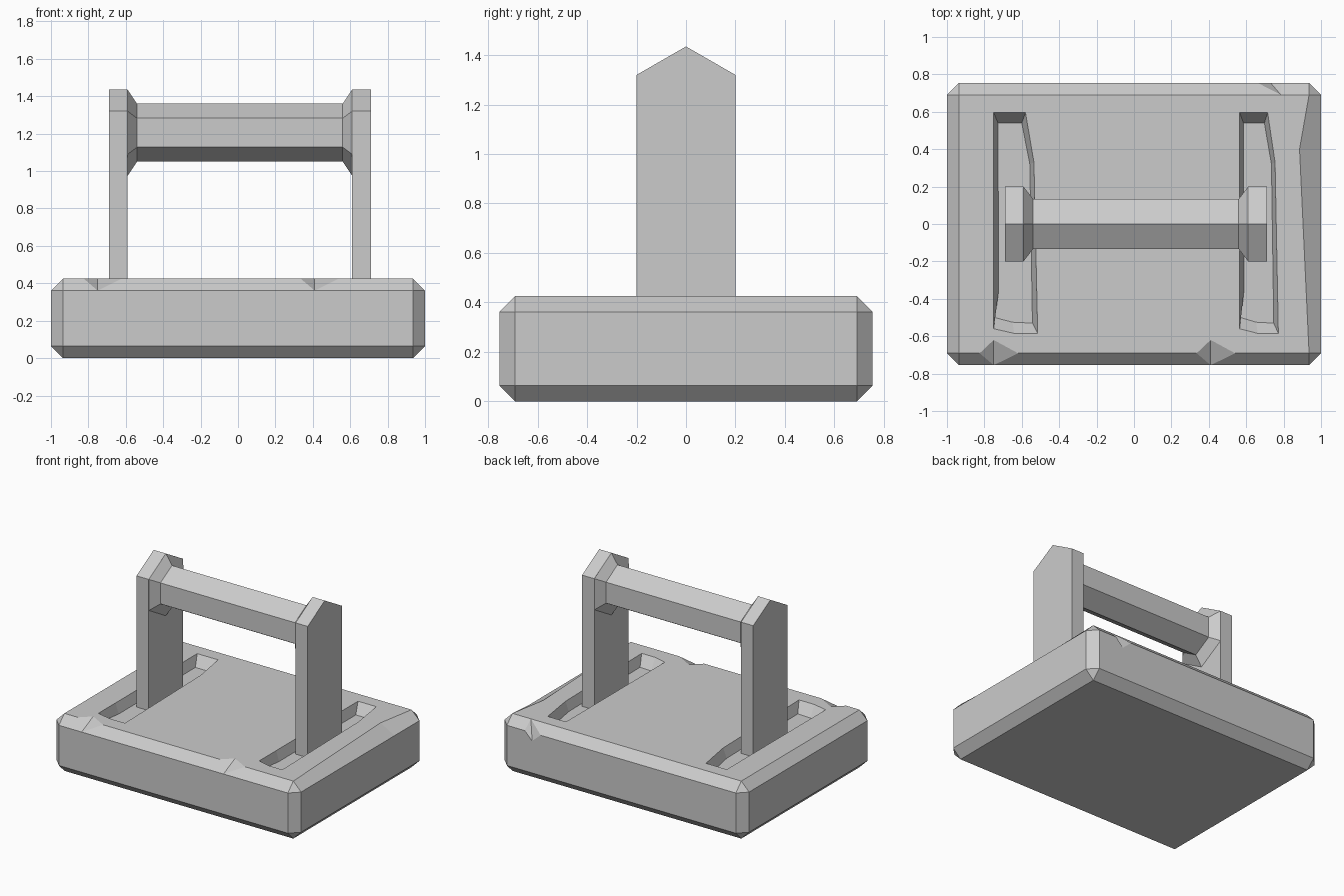
import bpy, bmesh, math

if "Cube" in bpy.data.objects:
    bpy.data.objects.remove(bpy.data.objects["Cube"])

SX, SY, SZ, CH = 1.0, 0.755, 0.425, 0.064


def finish(name, bm):
    bmesh.ops.recalc_face_normals(bm, faces=bm.faces)
    mesh = bpy.data.meshes.new(name)
    bm.to_mesh(mesh)
    bm.free()
    ob = bpy.data.objects.new(name, mesh)
    bpy.context.collection.objects.link(ob)
    return ob


def loft(name, rings):
    """Skin a list of equal-length point rings and cap both ends."""
    bm = bmesh.new()
    vs = [[bm.verts.new(p) for p in r] for r in rings]
    n = len(vs[0])
    for a, b in zip(vs, vs[1:]):
        for i in range(n):
            j = (i + 1) % n
            bm.faces.new((a[i], a[j], b[j], b[i]))
    bm.faces.new(vs[0][::-1])
    bm.faces.new(vs[-1])
    return finish(name, bm)


def hull(name, points):
    bm = bmesh.new()
    for p in points:
        bm.verts.new(p)
    bmesh.ops.convex_hull(bm, input=bm.verts)
    return finish(name, bm)


def cut(target, cutter):
    mod = target.modifiers.new("cut", 'BOOLEAN')
    mod.operation, mod.solver, mod.object = 'DIFFERENCE', 'EXACT', cutter
    bpy.context.view_layer.objects.active = target
    bpy.ops.object.modifier_apply(modifier=mod.name)
    bpy.data.objects.remove(cutter)


# Chamfered stone slab with a worn right-hand top edge
bm = bmesh.new()
bmesh.ops.create_cube(bm, size=1)
for v in bm.verts:
    v.co = (v.co.x * 2 * SX, v.co.y * 2 * SY, (v.co.z + 0.5) * SZ)
bmesh.ops.bevel(bm, geom=bm.edges[:], offset=CH, offset_type='OFFSET',
                segments=1, affect='EDGES')
bmesh.ops.bisect_plane(bm, geom=bm.verts[:] + bm.edges[:] + bm.faces[:],
                       plane_co=(0, 0.4, 0), plane_no=(0, 1, 0))
for v in bm.verts:
    if abs(v.co.y - 0.4) < 1e-3 and v.co.x > 0.9 and v.co.z > SZ - 1e-3:
        v.co.x = 0.885
slab = finish("base_slab", bm)

# Irregular slots around the posts
rim = [(-.75, .595), (-.58, .595), (-.535, .33), (-.515, -.585),
       (-.64, -.585), (-.75, -.56), (-.75, -.36)]
floor = [(-.727, .54), (-.6, .54), (-.557, .32), (-.543, -.53),
         (-.65, -.525), (-.745, -.5), (-.724, -.36)]
for shift, s in ((-.75, 1.0), (.565, .88)):
    def ring(pts, z):
        return [(shift + (x + .75) * s, y, z) for x, y in pts]
    cut(slab, loft("slot_cutter", [ring(floor, SZ - 0.075), ring(rim, SZ), ring(rim, SZ + .1)]))

# Chipped notches on the front and back top edges
for x in (-.75, .41):
    cut(slab, hull("chip_cutter", [
        (x, -.62, SZ), (x, -SY, SZ - CH), (x - .075, -SY + CH, SZ),
        (x + .13, -SY + CH, SZ), (x, -.77, .5)]))
cut(slab, hull("chip_cutter", [
    (.785, SY - CH, SZ), (.66, SY, SZ - CH), (.79, SY, SZ - CH),
    (.73, SY, .30), (.73, .80, .42)]))

# Posts with gabled tops
CX, CZ = 0.01, 1.205
for side in (-1, 1):
    profile = [(-.2, .3), (.2, .3), (.2, 1.32), (0, 1.435), (-.2, 1.32)]
    loft("left_post" if side < 0 else "right_post",
         [[(CX + side * .65 + dx, y, z) for y, z in profile] for dx in (-.05, .05)])


# Hexagonal handle bar flaring out into the posts
def hexagon(x, r):
    return [(CX + x, r * math.sin(i * math.pi / 3), CZ + r * math.cos(i * math.pi / 3))
            for i in range(6)]


loft("handle_bar", [hexagon(-.6, .23), hexagon(-.55, .155),
                    hexagon(.55, .155), hexagon(.6, .23)])
